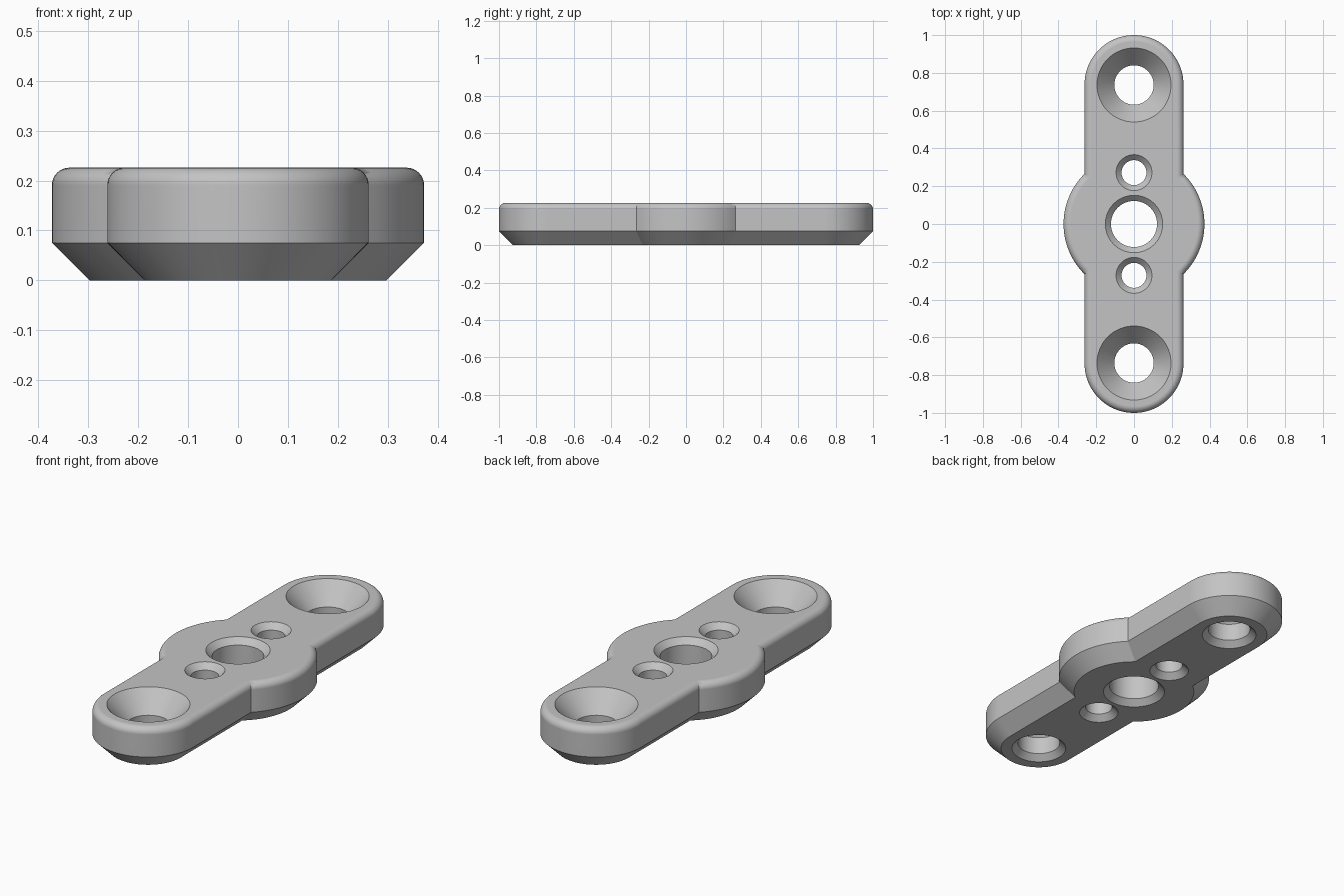
import bpy
from math import sin, cos, pi, sqrt, atan2, radians

cube = bpy.data.objects.get("Cube")
if cube:
    bpy.data.objects.remove(cube, do_unlink=True)

HEIGHT = 0.226
ARM, DISC, CAP_Y = 0.262, 0.373, 0.738   # arm half width, hub radius, arm end centre
BEVEL, FILLET = 0.075, 0.035

grey = bpy.data.materials.new("plain grey")
grey.use_nodes = True
grey.diffuse_color = (0.55, 0.55, 0.55, 1)
grey.node_tree.nodes["Principled BSDF"].inputs["Base Color"].default_value = (0.55, 0.55, 0.55, 1)


def arc(cy, r, start, end, n):
    angles = [start + (end - start) * i / n for i in range(n + 1)]
    return [(r * cos(a), cy + r * sin(a)) for a in angles]


def outline(inset):
    """Rounded arm merged with the round hub, shrunk by inset."""
    w, r = ARM - inset, DISC - inset
    a = atan2(sqrt(r * r - w * w), w)
    return (arc(CAP_Y, w, 0, pi, 48) + arc(0, r, pi - a, pi + a, 24)
            + arc(-CAP_Y, w, pi, 2 * pi, 48) + arc(0, r, -a, a, 24))


def loft(name, levels):
    """Closed solid through a stack of (outline, z) levels."""
    n = len(levels[0][0])
    verts = [(x, y, z) for loop, z in levels for x, y in loop]
    faces = [tuple(reversed(range(n))), tuple(range(len(verts) - n, len(verts)))]
    for k in range(len(levels) - 1):
        for j in range(n):
            a, b = k * n + j, k * n + (j + 1) % n
            faces.append((a, b, b + n, a + n))
    mesh = bpy.data.meshes.new(name)
    mesh.from_pydata(verts, [], faces)
    mesh.materials.append(grey)
    obj = bpy.data.objects.new(name, mesh)
    bpy.context.collection.objects.link(obj)
    return obj


def hole_cutter(y, bore, sink_radius, sink_depth, chamfer=0.03, extra=0.02):
    """Bore with a chamfer below and a countersink above."""
    slope = (sink_radius - bore) / sink_depth
    profile = [(bore + chamfer + extra, -extra), (bore, chamfer),
               (bore, HEIGHT - sink_depth), (sink_radius + slope * extra, HEIGHT + extra)]
    obj = loft("hole_cutter", [(arc(y, r, 0, 2 * pi, 64)[:-1], z) for r, z in profile])
    obj.hide_render = True
    return obj


# Plate: bevelled underside, straight wall, rounded top edge
levels = [(outline(BEVEL), 0), (outline(0), BEVEL)]
for i in range(9):
    t = pi / 2 * i / 8
    levels.append((outline(FILLET * (1 - cos(t))), HEIGHT - FILLET * (1 - sin(t))))
plate = loft("mounting_plate", levels)

# Holes: centre, two small, two deeply countersunk
cutters = [hole_cutter(0, 0.122, 0.152, 0.03)]
for side in (-1, 1):
    cutters.append(hole_cutter(side * 0.272, 0.066, 0.095, 0.03))
    cutters.append(hole_cutter(side * 0.736, 0.104, 0.196, 0.105))

bpy.ops.object.select_all(action="DESELECT")
bpy.context.view_layer.objects.active = plate
plate.select_set(True)
for cutter in cutters:
    cut = plate.modifiers.new("hole", "BOOLEAN")
    cut.operation = "DIFFERENCE"
    cut.solver = "EXACT"
    cut.object = cutter
    bpy.ops.object.modifier_apply(modifier=cut.name)
    bpy.data.objects.remove(cutter, do_unlink=True)

# Smooth curved walls, crisp edges
bpy.ops.object.shade_smooth_by_angle(angle=radians(30))
normals = plate.modifiers.new("even shading", "WEIGHTED_NORMAL")
normals.keep_sharp = True
